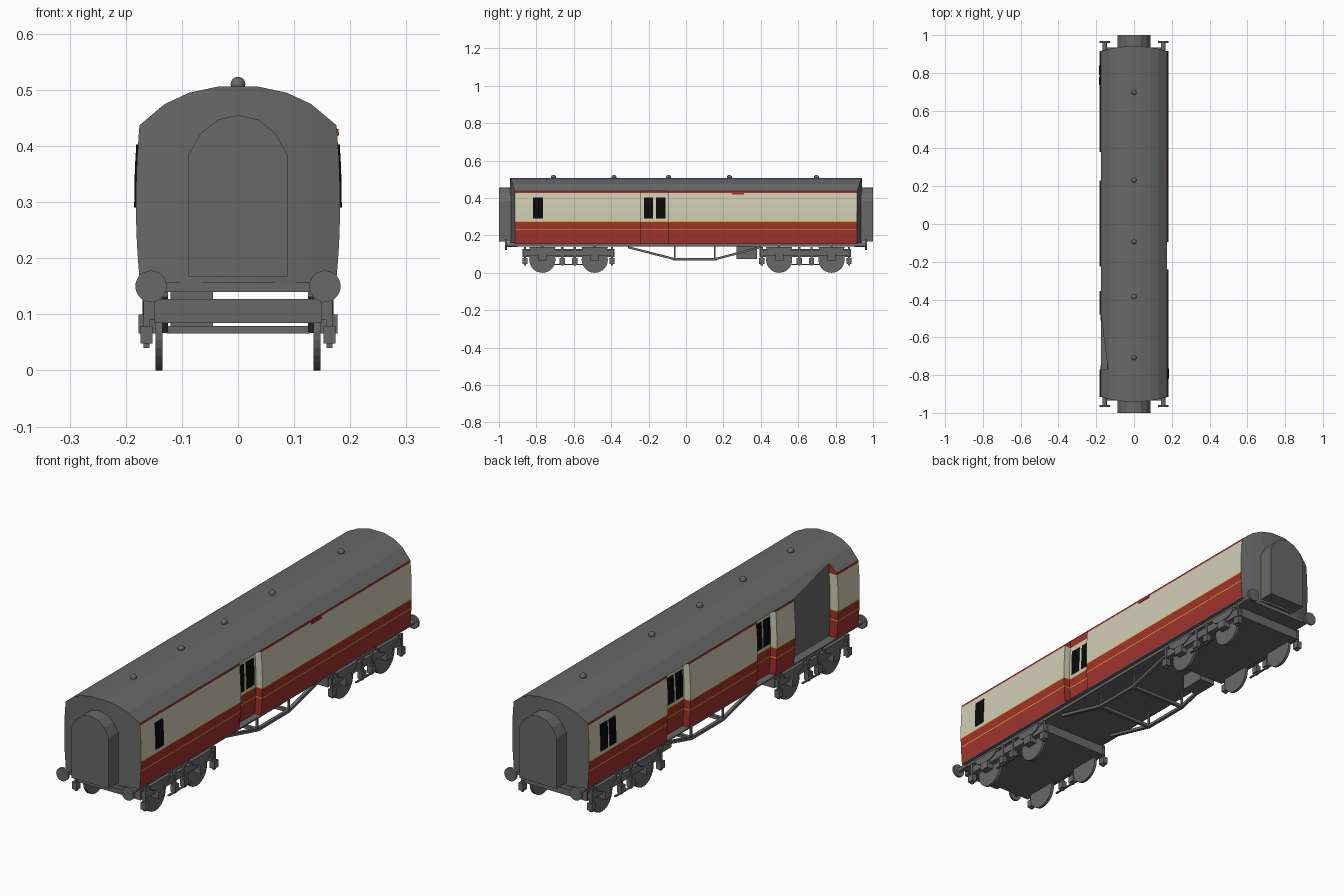
import bpy, bmesh, math
from mathutils import Vector, Matrix

if "Cube" in bpy.data.objects:
    bpy.data.objects.remove(bpy.data.objects["Cube"])


def material(name, rgb):
    m = bpy.data.materials.new(name)
    m.diffuse_color = (*rgb, 1)
    m.use_nodes = True
    m.node_tree.nodes["Principled BSDF"].inputs["Base Color"].default_value = m.diffuse_color
    return m


GREY, RED, CREAM, YELLOW, BLACK = range(5)
MATS = [material("grey", (.14, .14, .14)), material("red", (.36, .033, .026)),
        material("cream", (.64, .62, .47)), material("yellow", (.70, .52, .02)),
        material("black", (.003, .003, .003))]


def finish(bm, name, mat=None):
    bmesh.ops.remove_doubles(bm, verts=bm.verts, dist=1e-5)
    bmesh.ops.recalc_face_normals(bm, faces=bm.faces)
    me = bpy.data.meshes.new(name)
    bm.to_mesh(me)
    bm.free()
    for m in (MATS if mat is None else [MATS[mat]]):
        me.materials.append(m)
    ob = bpy.data.objects.new(name, me)
    bpy.context.collection.objects.link(ob)
    return ob


def face(bm, pts, mat=0):
    f = bm.faces.new([bm.verts.new(p) for p in pts])
    f.material_index = mat


def prism(name, pts, y0, y1, mat=GREY):
    """Extrude an xz outline along y."""
    bm = bmesh.new()
    a = [bm.verts.new((x, y0, z)) for x, z in pts]
    f = bm.faces.new(a)
    new = bmesh.ops.extrude_face_region(bm, geom=[f])["geom"]
    bmesh.ops.translate(bm, vec=(0, y1 - y0, 0),
                        verts=[v for v in new if isinstance(v, bmesh.types.BMVert)])
    return finish(bm, name, mat)


def box(name, x0, x1, y0, y1, z0, z1, mat=GREY):
    return prism(name, [(x0, z0), (x1, z0), (x1, z1), (x0, z1)], y0, y1, mat)


def rod(name, p, q, r, n=24):
    """Cylinder from p to q."""
    p, q = Vector(p), Vector(q)
    bm = bmesh.new()
    bmesh.ops.create_cone(bm, cap_ends=True, segments=n, radius1=r, radius2=r, depth=(q - p).length,
                          matrix=Matrix.Translation((p + q) / 2) @ (q - p).to_track_quat('Z', 'Y').to_matrix().to_4x4())
    return finish(bm, name, GREY)


# ---- body shape rules ----
BOT, EAVE = .157, .437
ROOF = [(-.1755, EAVE), (-.13, .475), (-.087, .495), (-.035, .506),
        (.035, .506), (.087, .495), (.13, .475), (.1755, EAVE)]
LEVELS = [BOT, .195, .231, .2345, .273, .2765, .32, .375, .428, EAVE]
BANDS = [RED, RED, YELLOW, RED, YELLOW, CREAM, CREAM, CREAM, RED]


def side_x(z):
    return .182 - .0065 * ((z - .3) / .137) ** 2


def bow(x):
    return .942 - .027 * (abs(x) / .1755) ** 2


END = bow(.1755)

# ---- side walls: plan path of (y, inset depth) ----
PATHS = {1: [(-END, 0), (-.24, 0), (-.24, .03), (-.095, .03), (-.095, 0), (END, 0)],
         -1: [(-END, 0), (-.77, 0), (-.77, .038), (-.48, .038), (-.48, 0), (-.355, 0), (-.355, .03),
              (-.225, .03), (-.225, 0), (.23, 0), (.23, .03), (.38, .03), (.38, 0), (END, 0)]}
for s, path in PATHS.items():
    bm = bmesh.new()

    def at(y, d, z):
        top = z == EAVE
        return (s * (side_x(z) - d), y, z + (d * .83 if top else 0))
    for (y0, d0), (y1, d1) in zip(path, path[1:]):
        for z0, z1, m in zip(LEVELS, LEVELS[1:], BANDS):
            if d0 == d1 == .038:
                m = GREY          # plain panel inside the open doorway
            face(bm, [at(y0, d0, z0), at(y1, d1, z0), at(y1, d1, z1), at(y0, d0, z1)], m)
    finish(bm, "right_side_wall" if s > 0 else "left_side_wall")

# ---- roof, cut back above the open doorway ----
bm = bmesh.new()
for i, ((xa, za), (xb, zb)) in enumerate(zip(ROOF, ROOF[1:])):
    ya, yb = bow(xa), bow(xb)
    if i == 0:
        face(bm, [(xa, -ya, za), (xa, -.77, za), (xb, -.77, zb), (xb, -yb, zb)])
        face(bm, [(-.1375, -.77, .469), (xa, -.48, za), (xb, -.48, zb), (xb, -.77, zb)])
        face(bm, [(xa, -.48, za), (xa, ya, za), (xb, yb, zb), (xb, -.48, zb)])
    else:
        face(bm, [(xa, -ya, za), (xa, ya, za), (xb, yb, zb), (xb, -yb, zb)])
finish(bm, "roof")

# ---- bowed ends ----
for s in (-1, 1):
    bm = bmesh.new()
    for (xa, za), (xb, zb) in zip(ROOF[1:-1], ROOF[2:-1]):
        face(bm, [(xa, s * bow(xa), BOT), (xb, s * bow(xb), BOT), (xb, s * bow(xb), zb), (xa, s * bow(xa), za)])
    for t in (-1, 1):
        y = s * bow(.13)
        face(bm, [(t * .13, y, BOT), (t * .13, y, .475)] +
             [(t * side_x(z), s * END, z) for z in reversed(LEVELS)])
    finish(bm, "front_end" if s < 0 else "back_end")

    # gangway with arched top
    arch = [(.088, .167), (.088, .385), (.066, .423), (.036, .447), (0, .455)]
    prism("gangway", arch + [(-x, z) for x, z in arch[-2::-1]], s * .9, s * 1.0)

    # buffers
    for t in (-1, 1):
        rod("buffer_shank", (t * .155, s * .90, .15), (t * .155, s * .96, .15), .011, 12)
        rod("buffer_head", (t * .155, s * .958, .15), (t * .155, s * .968, .15), .028)


# ---- windows and small plate, following the side curve ----
def plate(name, s, d, y0, y1, z0, z1, mat):
    zs = [z0 + (z1 - z0) * k / 3 for k in range(4)]
    prism(name, [(s * (side_x(z) - d + .003), z) for z in zs] +
          [(s * (side_x(z) - d - .001), z) for z in reversed(zs)], y0, y1, mat)


for s, d, y0, y1 in [(1, 0, -.818, -.765), (1, .03, -.225, -.177), (1, .03, -.16, -.109),
                     (-1, 0, .79, .838), (-1, 0, .735, .778), (-1, .03, .30, .345), (-1, .03, .24, .285),
                     (-1, .03, -.295, -.25), (-1, .03, -.35, -.308)]:
    plate("window", s, d, y0, y1, .29, .403, BLACK)
plate("side_board", 1, 0, .245, .31, .419, .43, RED)

# ---- roof vents ----
for y in (-.708, -.385, -.093, .232, .697):
    bm = bmesh.new()
    bmesh.ops.create_uvsphere(bm, u_segments=14, v_segments=8, radius=.0135,
                              matrix=Matrix.Translation((0, y, .51)))
    finish(bm, "roof_vent", GREY)

# ---- underframe ----
box("floor", -.1755, .1755, -END, END, .153, BOT + .001)
box("underframe", -.16, .16, -.935, .935, .14, .1565)
box("battery_box", -.12, -.045, .27, .38, .075, .142)
truss = [(-.31, .137), (-.06, .073), (.155, .073), (.40, .137)]
h = .006
for t in (-1, 1):
    outline = [(y, z + h) for y, z in truss] + [(y, z - h) for y, z in reversed(truss)]
    bm = bmesh.new()
    f = bm.faces.new([bm.verts.new((t * .125, y, z)) for y, z in outline])
    new = bmesh.ops.extrude_face_region(bm, geom=[f])["geom"]
    bmesh.ops.translate(bm, vec=(t * .014, 0, 0), verts=[v for v in new if isinstance(v, bmesh.types.BMVert)])
    finish(bm, "truss_rod", GREY)
    for y in (-.06, .155):
        box("truss_post", t * .128, t * .136, y - .004, y + .004, .07, .142)
for y in (-.06, .155):
    box("truss_crossbar", -.128, .128, y - .007, y + .007, .066, .079)

# ---- bogies ----
for c in (-.628, .638):
    box("bogie_frame", -.15, .15, c - .245, c + .245, .085, .127)
    for t in (-1, 1):
        box("bogie_side_bar", t * .149, t * .165, c - .24, c + .24, .09, .122)
        for w in (-.14, .14):
            rod("wheel", (t * .135, c + w, .07), (t * .147, c + w, .07), .07, 28)
            box("axle_box", t * .147, t * .177, c + w - .022, c + w + .022, .066, .1)
            # curved leaf spring over each axle
            bm = bmesh.new()
            arc = [(w + .07 * math.cos(a), .137 - .037 * math.sin(a))
                   for a in [math.pi * k / 8 for k in range(9)]]
            f = bm.faces.new([bm.verts.new((t * .152, c + y, z)) for y, z in arc])
            new = bmesh.ops.extrude_face_region(bm, geom=[f])["geom"]
            bmesh.ops.translate(bm, vec=(t * .018, 0, 0),
                                verts=[v for v in new if isinstance(v, bmesh.types.BMVert)])
            finish(bm, "leaf_spring", GREY)
        for o in (-.233, -.033, .033, .233):
            box("spring_hanger", t * .158, t * .168, c + o - .006, c + o + .006, .04, .137)
            box("spring_cup", t * .152, t * .174, c + o - .014, c + o + .014, .048, .079)
        box("bogie_tie_bar", t * .159, t * .167, c - .075, c + .075, .042, .047)
